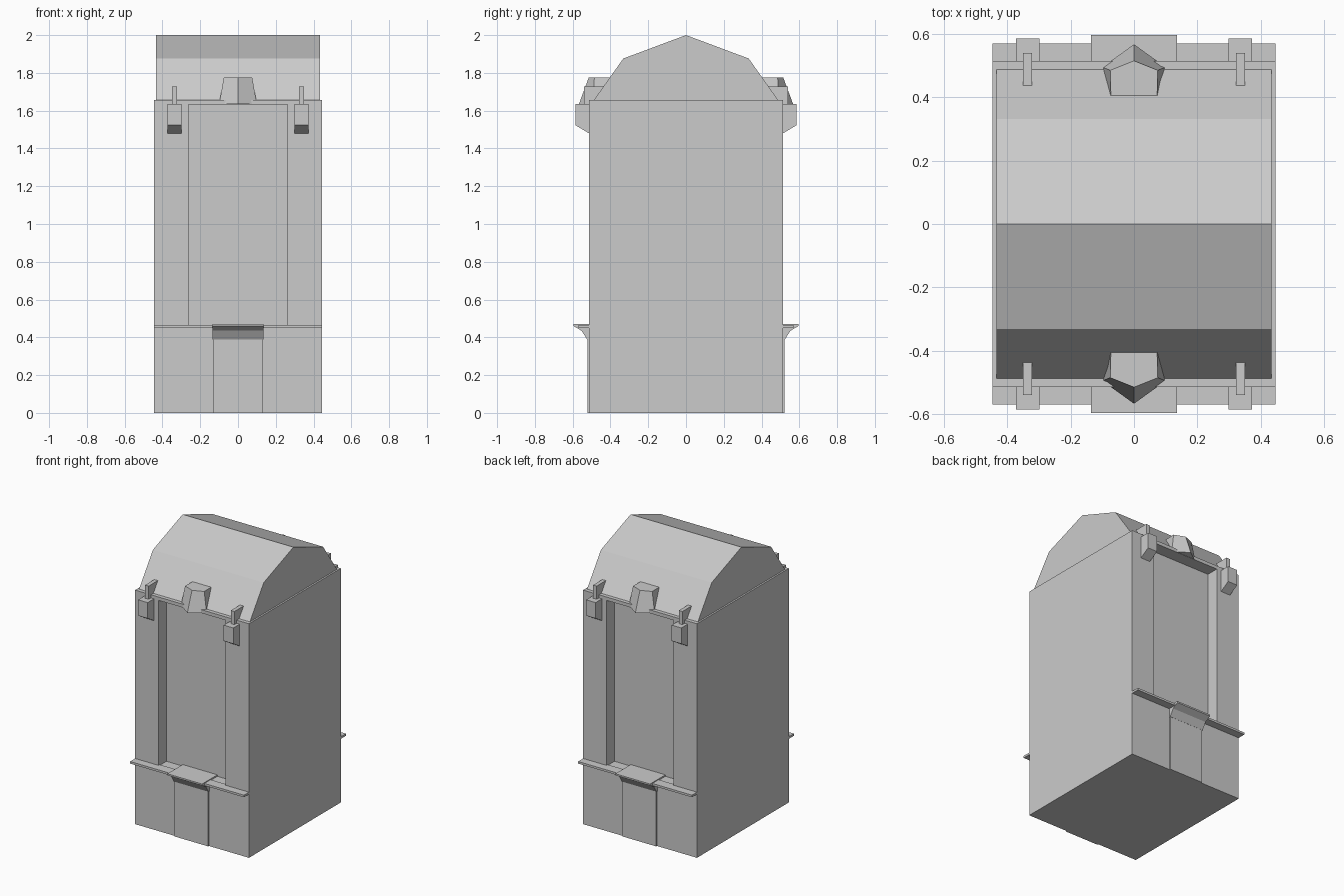
import bpy, bmesh
from mathutils import Matrix

if "Cube" in bpy.data.objects:
    bpy.data.objects.remove(bpy.data.objects["Cube"])


def add_mesh(name, bm):
    bmesh.ops.recalc_face_normals(bm, faces=bm.faces)
    me = bpy.data.meshes.new(name)
    bm.to_mesh(me)
    bm.free()
    ob = bpy.data.objects.new(name, me)
    bpy.context.collection.objects.link(ob)
    return ob


def loft(name, loop_a, loop_b, turn=False):
    """Solid between two matching loops; turn=True puts it on the back side."""
    bm = bmesh.new()
    a = [bm.verts.new(p) for p in loop_a]
    b = [bm.verts.new(p) for p in loop_b]
    bm.faces.new(a)
    bm.faces.new(b)
    n = len(a)
    for i in range(n):
        j = (i + 1) % n
        bm.faces.new((a[i], a[j], b[j], b[i]))
    if turn:
        bm.transform(Matrix.Diagonal((-1, -1, 1, 1)))
    return add_mesh(name, bm)


def extrude_x(name, x0, x1, profile, turn=False):
    """Extrude a (y, z) profile along x."""
    return loft(name, [(x0, y, z) for y, z in profile],
                [(x1, y, z) for y, z in profile], turn)


def box(name, x0, x1, y0, y1, z0, z1, turn=False):
    return extrude_x(name, x0, x1, [(y0, z0), (y1, z0), (y1, z1), (y0, z1)], turn)


# Main block with a tall recess cut in the front and back
body = box("body", -0.446, 0.446, -0.514, 0.514, 0, 1.657)
for turn in (False, True):
    cutter = box("recess_cutter", -0.263, 0.263, -0.7, -0.425, 0.46, 1.633, turn)
    cutter.hide_render = True
    cutter.hide_set(True)
    mod = body.modifiers.new("recess", 'BOOLEAN')
    mod.operation = 'DIFFERENCE'
    mod.solver = 'EXACT'
    mod.object = cutter

# Faceted roof
extrude_x("roof", -0.434, 0.434, [(-0.487, 1.65), (-0.487, 1.657), (-0.332, 1.876), (0, 2.0),
                                  (0.332, 1.876), (0.487, 1.657), (0.487, 1.65)])

for side, turn in (("front", False), ("back", True)):
    # Lower centre panel and sill
    box(side + "_lower_panel", -0.132, 0.132, -0.522, -0.5, 0, 0.45, turn)
    box(side + "_sill", -0.446, 0.446, -0.57, -0.5, 0.45, 0.465, turn)
    extrude_x(side + "_sill_centre", -0.136, 0.136,
              [(-0.425, 0.471), (-0.596, 0.471), (-0.596, 0.46), (-0.553, 0.435),
               (-0.523, 0.388), (-0.50, 0.388), (-0.50, 0.45), (-0.425, 0.45)], turn)

    # Tapered keystone with a pointed face
    low = [(-0.09, -0.405), (-0.1, -0.495), (0, -0.567), (0.1, -0.495), (0.09, -0.405)]
    top = [(-0.073, -0.405), (-0.075, -0.485), (0, -0.515), (0.075, -0.485), (0.073, -0.405)]
    loft(side + "_keystone", [(x, y, 1.635) for x, y in low],
         [(x, y, 1.775) for x, y in top], turn)

    # Corbels with upright fins
    for s in (-1, 1):
        extrude_x(side + "_corbel", s * 0.298, s * 0.373,
                  [(-0.50, 1.635), (-0.585, 1.635), (-0.585, 1.523),
                   (-0.514, 1.48), (-0.50, 1.48)], turn)
        extrude_x(side + "_fin", s * 0.322, s * 0.35,
                  [(-0.436, 1.728), (-0.54, 1.728), (-0.54, 1.63), (-0.48, 1.63)], turn)
